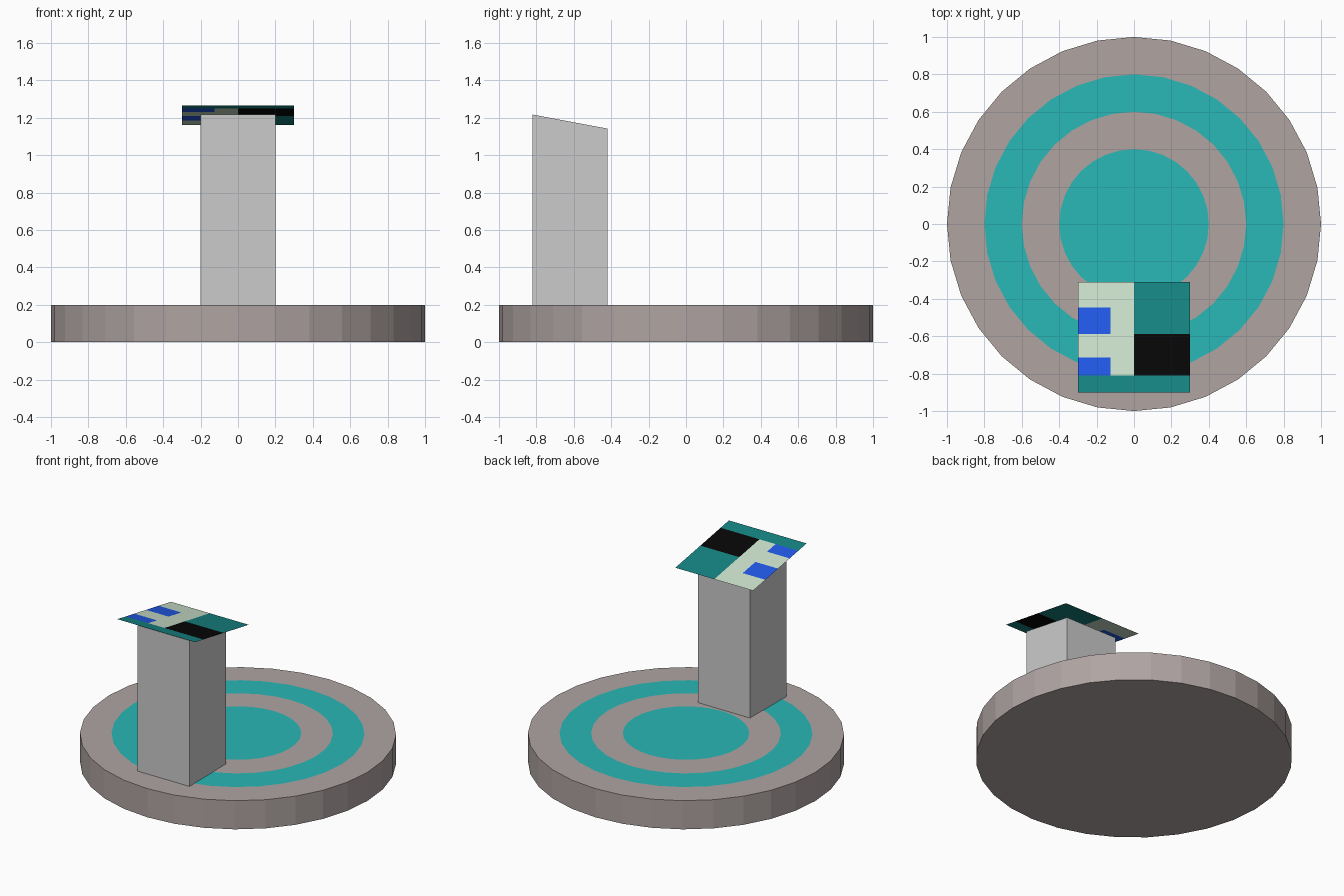
import bpy, bmesh, math

if "Cube" in bpy.data.objects:
    bpy.data.objects.remove(bpy.data.objects["Cube"])


def material(name, rgb):
    # rgb given as screen values 0-255, stored as linear colour
    mat = bpy.data.materials.new(name)
    mat.diffuse_color = [(c / 255) ** 2.2 for c in rgb] + [1]
    mat.use_nodes = True
    mat.node_tree.nodes["Principled BSDF"].inputs["Base Color"].default_value = mat.diffuse_color
    return mat


STONE = material("stone", (174, 163, 161))
AQUA = material("aqua", (46, 182, 182))
TEAL = material("dark_teal", (28, 132, 130))
PALE = material("pale_green", (204, 226, 204))
BLUE = material("blue", (38, 90, 232))
BLACK = material("black", (15, 15, 15))


def finish(bm, name, mats=()):
    mesh = bpy.data.meshes.new(name)
    bm.to_mesh(mesh)
    bm.free()
    for m in mats:
        mesh.materials.append(m)
    obj = bpy.data.objects.new(name, mesh)
    bpy.context.collection.objects.link(obj)
    return obj


# Round base
bpy.ops.mesh.primitive_cylinder_add(vertices=32, radius=1, depth=0.2, location=(0, 0, 0.1))
base = bpy.context.object
base.name = "base"
base.data.materials.append(STONE)

# Flat concentric discs stacked on the base
for name, radius, z, mat in (("outer_disc", 0.8, 0.202, AQUA),
                             ("middle_disc", 0.6, 0.204, STONE),
                             ("inner_disc", 0.4, 0.206, AQUA)):
    bpy.ops.mesh.primitive_circle_add(vertices=32, radius=radius, fill_type='NGON',
                                      location=(0, 0, z))
    disc = bpy.context.object
    disc.name = name
    disc.data.materials.append(mat)

# Pillar with a top that slopes down towards the back
bm = bmesh.new()
bmesh.ops.create_cube(bm, size=1)
for v in bm.verts:
    top, back = v.co.z > 0, v.co.y > 0
    v.co = (v.co.x * 0.4, -0.62 + v.co.y * 0.4,
            (1.142 if back else 1.217) if top else 0.2)
finish(bm, "pillar")

# Tilted control panel: one flat sheet divided into coloured fields
xs = (-0.3, -0.125, 0, 0.3)
ys = (-0.902, -0.81, -0.715, -0.587, -0.447, -0.311)
colours = (  # rows front to back; 0 teal, 1 pale, 2 blue, 3 black
    (0, 0, 0),
    (2, 1, 3),
    (1, 1, 3),
    (2, 1, 0),
    (1, 1, 0),
)
slope = math.tan(math.radians(10))
bm = bmesh.new()
grid = [[bm.verts.new((x, y, 1.265 - (y - ys[0]) * slope)) for x in xs] for y in ys]
for j, row in enumerate(colours):
    for i, colour in enumerate(row):
        face = bm.faces.new((grid[j][i], grid[j][i + 1], grid[j + 1][i + 1], grid[j + 1][i]))
        face.material_index = colour
finish(bm, "control_panel", (TEAL, PALE, BLUE, BLACK))
